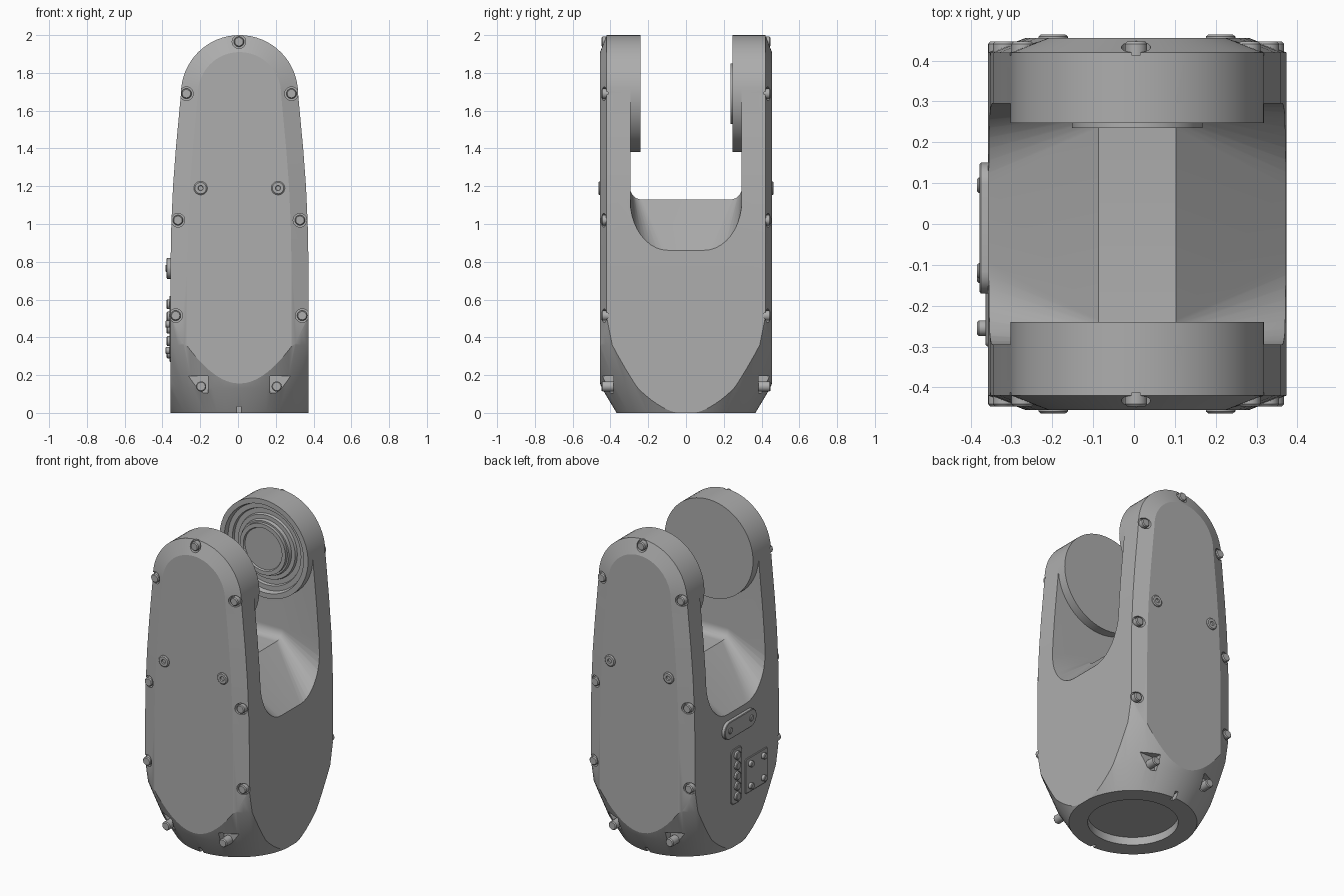
import bpy, bmesh
from math import pi, sin, cos, radians
from mathutils import Vector

if "Cube" in bpy.data.objects:
    bpy.data.objects.remove(bpy.data.objects["Cube"], do_unlink=True)

CX = 0.008           # centre line of the housing
HEAD_Z, HEAD_R = 1.69, 0.31

grey = bpy.data.materials.new("housing grey")
grey.use_nodes = True
grey.diffuse_color = (0.42, 0.42, 0.42, 1)
grey.node_tree.nodes["Principled BSDF"].inputs["Base Color"].default_value = (0.42, 0.42, 0.42, 1)


def loft(name, rings):
    """Skin a list of equal-length closed rings and cap both ends."""
    bm = bmesh.new()
    rows = [[bm.verts.new(p) for p in ring] for ring in rings]
    n = len(rows[0])
    for a, b in zip(rows, rows[1:]):
        for i in range(n):
            j = (i + 1) % n
            bm.faces.new((a[i], a[j], b[j], b[i]))
    bm.faces.new(rows[0])
    bm.faces.new(rows[-1])
    bmesh.ops.recalc_face_normals(bm, faces=bm.faces)
    mesh = bpy.data.meshes.new(name)
    bm.to_mesh(mesh)
    bm.free()
    mesh.materials.append(grey)
    ob = bpy.data.objects.new(name, mesh)
    bpy.context.collection.objects.link(ob)
    return ob


def lathe(name, profile, axis, centre=(0, 0, 0), segs=24):
    """Turn (radius, distance) pairs around the X, Y or Z axis."""
    k = "XYZ".index(axis)
    rings = []
    for r, h in profile:
        ring = []
        for i in range(segs):
            a = 2 * pi * i / segs
            p = Vector(centre)
            p[k] += h
            p[(k + 1) % 3] += r * cos(a)
            p[(k + 2) % 3] += r * sin(a)
            ring.append(p)
        rings.append(ring)
    return loft(name, rings)


def box(name, lo, hi):
    ring = [(0, 0), (1, 0), (1, 1), (0, 1)]
    return loft(name, [[(lo[0] + u * (hi[0] - lo[0]), lo[1] + v * (hi[1] - lo[1]), z)
                        for u, v in ring] for z in (lo[2], hi[2])])


def boolean(target, cutter, op="DIFFERENCE"):
    cutter.hide_render = True
    mod = target.modifiers.new("cut", "BOOLEAN")
    mod.operation, mod.solver, mod.object = op, "EXACT", cutter
    bpy.context.view_layer.objects.active = target
    bpy.ops.object.modifier_apply(modifier=mod.name)
    bpy.data.objects.remove(cutter, do_unlink=True)


# Housing: tall arched outline with chamfered front and back covers
SIDE = [(-0.05, 0.365), (0.8, 0.365), (1.0, 0.361), (1.2, 0.352),
        (1.4, 0.337), (1.55, 0.323)]


def outline(y, inset):
    right = [(CX + h - inset, y, z) for z, h in SIDE]
    left = [(CX - h + inset, y, z) for z, h in reversed(SIDE)]
    arc = [(CX + (HEAD_R - inset) * cos(pi * i / 32), y,
            HEAD_Z + (HEAD_R - inset) * sin(pi * i / 32)) for i in range(33)]
    return right + arc + left


body = loft("housing", [outline(-0.455, 0.09), outline(-0.42, 0),
                        outline(0.42, 0), outline(0.455, 0.09)])

# Round foot: trim the lower corners with a turned cone
boolean(body, lathe("foot_trim", [(0.368, 0), (0.445, 0.13), (0.535, 0.36), (0.57, 0.6),
                                  (0.7, 0.9), (0.7, 2.1)], "Z", (CX, 0, 0), 96), "INTERSECT")
boolean(body, lathe("base_recess", [(0.26, -0.1), (0.26, 0.05)], "Z", (CX, 0, 0), 64))
for s in (-1, 1):
    boolean(body, box("foot_notch", (-0.005, s * 0.4 - 0.06, -0.1), (0.015, s * 0.4 + 0.06, 0.035)))


# Slot between the arms, with a ridge that falls away to both sides
def slot_ring(x, t):
    ry, rz, bottom = 0.06 + 0.14 * t, 0.06 + 0.2 * t, 1.13 - 0.27 * t
    half = [(0.295, 2.3)]
    for i in range(11):
        a = pi / 2 * i / 10
        half.append((0.295 - ry + ry * cos(a), bottom + rz - rz * sin(a)))
    pts = half + [(-y, z) for y, z in reversed(half)]
    return [(CX + x, y, z) for y, z in pts]


boolean(body, loft("slot_cutter", [slot_ring(x, t) for x, t in
                                   ((-0.44, 1.28), (-0.095, 0), (0.095, 0), (0.44, 1.28))]))

# Bolt pockets and bolts on both covers
SEATS = [(0, 1.965), (0.278, 1.69), (0.323, 1.02), (0.335, 0.515), (0.2, 0.14)]
parts = [body]
for s in (-1, 1):
    for dx, z in SEATS:
        for m in ((-1, 1) if dx else (1,)):
            x = 0.005 + m * dx
            low = z < 0.2
            if low:
                a, b = sorted((x - m * 0.035, x + m * 0.11))
                y0, y1 = sorted((s * 0.385, s * 0.6))
                boolean(body, box("pocket", (a, y0, 0.105), (b, y1, 0.195)))
            else:
                boolean(body, lathe("pocket", [(0.036, s * 0.413), (0.036, s * 0.6)],
                                    "Y", (x, 0, z)))
            parts.append(lathe("cover_bolt", [(0.027, s * 0.37), (0.027, s * 0.441),
                                              (0.022, s * 0.447)], "Y", (x, 0, z)))
    # Flat socket screws
    for m in (-1, 1):
        parts.append(lathe("cover_screw", [(0.036, s * 0.45), (0.036, s * 0.459), (0.03, s * 0.464),
                                           (0.014, s * 0.464), (0.012, s * 0.456)],
                           "Y", (0.007 + m * 0.205, 0, 1.19)))

# Pivot drums on the inside of each arm
hub = (CX, 0, HEAD_Z)
parts.append(lathe("front_drum", [(HEAD_R, -0.297), (HEAD_R, -0.24)], "Y", hub, 64))
parts.append(lathe("back_drum", [(HEAD_R, 0.297), (HEAD_R, 0.247), (0.278, 0.247), (0.27, 0.275),
                                 (0.24, 0.275), (0.235, 0.29), (0.205, 0.29), (0.2, 0.275),
                                 (0.175, 0.275), (0.17, 0.255), (0.16, 0.255), (0.16, 0.235),
                                 (0.135, 0.235), (0.13, 0.245)], "Y", hub, 64))


# Service plates on the -x side
def plate(name, y, z, hy, hz, r, x0, x1):
    def ring(x, d):
        pts = []
        for q, (sy, sz) in enumerate(((1, 1), (-1, 1), (-1, -1), (1, -1))):
            for i in range(7):
                a = pi / 2 * (q + i / 6)
                pts.append((x, y + sy * (hy - r) + (r - d) * cos(a),
                            z + sz * (hz - r) + (r - d) * sin(a)))
        return pts
    parts.append(loft(name, [ring(x0, 0), ring(x1 + 0.003, 0), ring(x1, 0.004)]))


def stud(name, y, z, r, x):
    parts.append(lathe(name, [(r, -0.34), (r, x + 0.004), (r * 0.8, x)], "X", (0, y, z), 20))


plate("long_plate", -0.01, 0.765, 0.16, 0.055, 0.054, -0.34, -0.378)
for y in (-0.115, 0.095):
    stud("long_plate_screw", y, 0.765, 0.019, -0.384)
plate("connector_strip", 0.01, 0.445, 0.055, 0.175, 0.03, -0.34, -0.363)
for i in range(5):
    stud("connector", 0.01, 0.315 + 0.065 * i, 0.026, -0.378)
plate("square_plate", -0.19, 0.40, 0.11, 0.11, 0.012, -0.34, -0.363)
for y in (-0.125, -0.255):
    for z in (0.33, 0.47):
        stud("square_plate_screw", y, z, 0.019, -0.384)

# Smooth shading with crisp edges
bpy.ops.object.select_all(action="DESELECT")
for ob in parts:
    ob.select_set(True)
bpy.context.view_layer.objects.active = body
bpy.ops.object.shade_smooth_by_angle(angle=radians(20))
